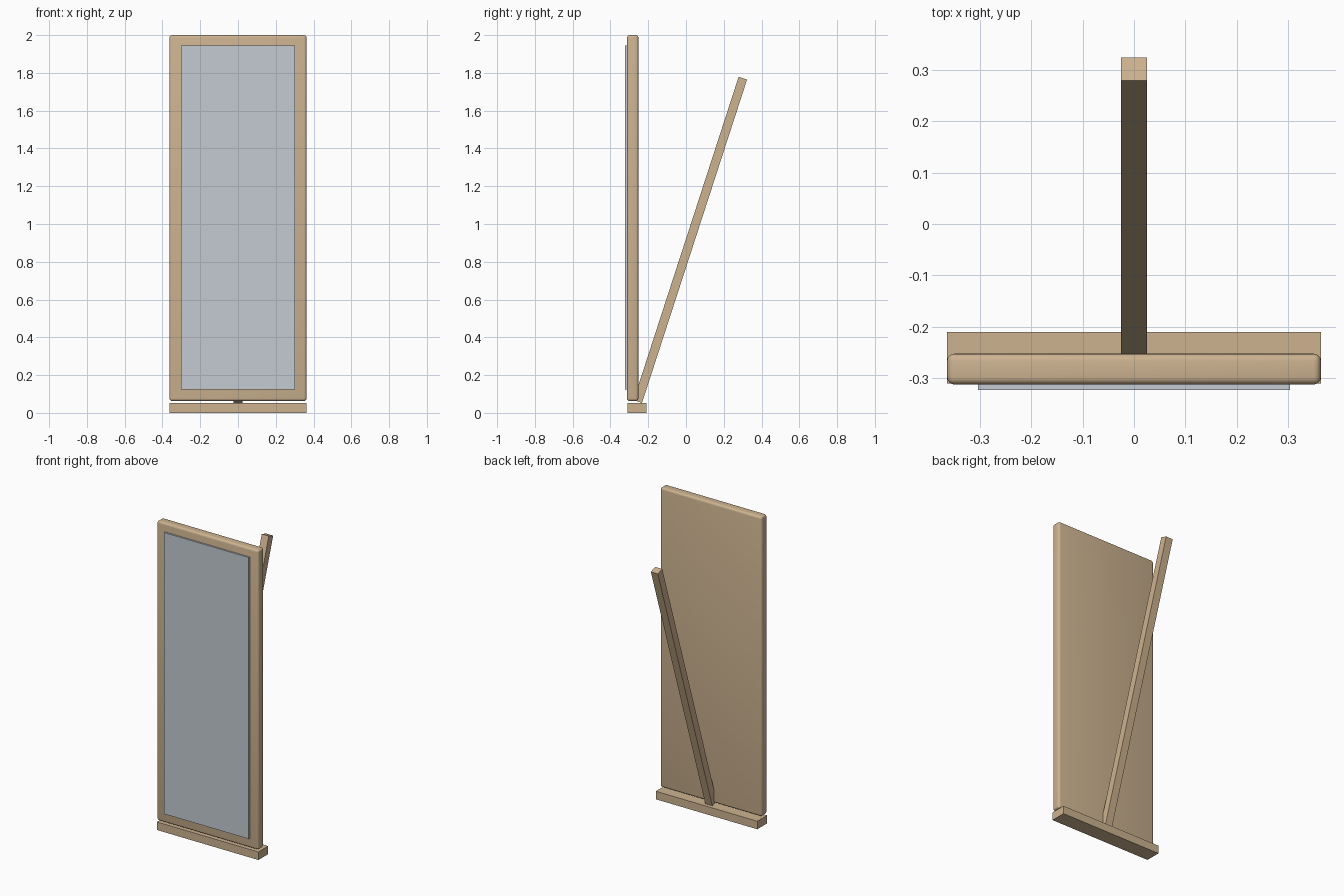
import bpy
import math

if "Cube" in bpy.data.objects:
    bpy.data.objects.remove(bpy.data.objects["Cube"])


def material(name, rgb):
    m = bpy.data.materials.new(name)
    m.diffuse_color = (*rgb, 1.0)
    m.use_nodes = True
    m.node_tree.nodes["Principled BSDF"].inputs["Base Color"].default_value = m.diffuse_color
    return m


wood = material("tan_wood", (0.61, 0.45, 0.28))
glass = material("mirror_grey", (0.55, 0.60, 0.64))


def box(name, lo, hi, mat):
    """Axis-aligned box between two corners."""
    centre = [(a + b) / 2 for a, b in zip(lo, hi)]
    bpy.ops.mesh.primitive_cube_add(size=1, location=centre)
    o = bpy.context.object
    o.name = name
    o.scale = [b - a for a, b in zip(lo, hi)]
    bpy.ops.object.transform_apply(location=False, rotation=False, scale=True)
    o.data.materials.append(mat)
    return o


# foot plank on the ground
box("base", (-0.363, -0.31, 0.0), (0.363, -0.21, 0.052), wood)

# solid backing frame with softly rounded edges
frame = box("frame", (-0.363, -0.312, 0.063), (0.363, -0.252, 2.0), wood)
bevel = frame.modifiers.new("rounded_edges", "BEVEL")
bevel.width = 0.014
bevel.segments = 4
bpy.ops.object.modifier_apply(modifier=bevel.name)
bpy.ops.object.shade_smooth_by_angle(angle=math.radians(40))

# mirror pane standing slightly proud of the frame
box("mirror_pane", (-0.303, -0.323, 0.125), (0.303, -0.303, 1.944), glass)

# rear strut, leaning backwards from the base
tilt = math.radians(18)
length, thick = 1.8, 0.047
strut = box("rear_strut", (-0.025, -thick / 2, -length / 2),
            (0.025, thick / 2, length / 2), wood)
strut.rotation_euler.x = -tilt
strut.location = (0, 0.301 - math.sin(tilt) * length / 2,
                  1.772 - math.cos(tilt) * length / 2)
